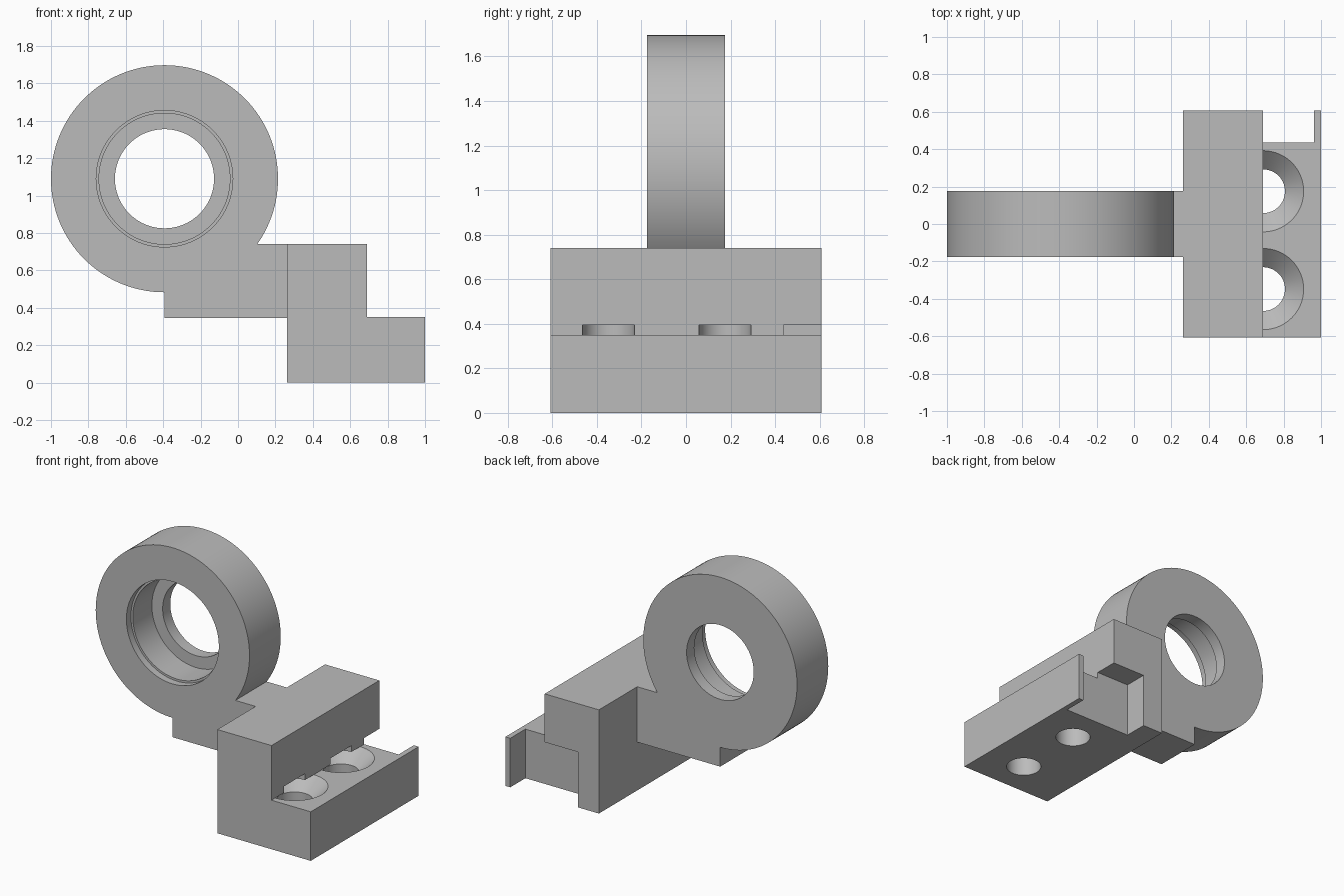
import bpy, bmesh, math
from mathutils import Matrix

if "Cube" in bpy.data.objects:
    bpy.data.objects.remove(bpy.data.objects["Cube"])

grey = bpy.data.materials.new("plain_grey")
grey.use_nodes = True
colour = (0.5, 0.5, 0.5, 1)
grey.diffuse_color = colour
grey.node_tree.nodes["Principled BSDF"].inputs["Base Color"].default_value = colour


def finish(name, bm):
    bmesh.ops.recalc_face_normals(bm, faces=bm.faces)
    mesh = bpy.data.meshes.new(name)
    bm.to_mesh(mesh)
    bm.free()
    mesh.materials.append(grey)
    obj = bpy.data.objects.new(name, mesh)
    bpy.context.collection.objects.link(obj)
    return obj


def extrude(name, outline, y0, y1):
    """Extrude an x-z outline along y."""
    bm = bmesh.new()
    face = bm.faces.new([bm.verts.new((x, y0, z)) for x, z in outline])
    out = bmesh.ops.extrude_face_region(bm, geom=[face])
    moved = [v for v in out["geom"] if isinstance(v, bmesh.types.BMVert)]
    bmesh.ops.translate(bm, verts=moved, vec=(0, y1 - y0, 0))
    return finish(name, bm)


def box(name, x0, x1, y0, y1, z0, z1):
    return extrude(name, [(x0, z0), (x1, z0), (x1, z1), (x0, z1)], y0, y1)


def lathe(name, profile, place, sides=96):
    """Turn (radius, height) points around z into a capped solid, then place it."""
    bm = bmesh.new()
    angles = [math.tau * i / sides for i in range(sides)]
    rings = [[bm.verts.new((r * math.cos(a), r * math.sin(a), h)) for a in angles]
             for r, h in profile]
    for low, high in zip(rings, rings[1:]):
        for i in range(sides):
            j = (i + 1) % sides
            bm.faces.new((low[i], low[j], high[j], high[i]))
    bm.faces.new(rings[0])
    bm.faces.new(rings[-1])
    bm.transform(place)
    return finish(name, bm)


def combine(target, tool, operation):
    mod = target.modifiers.new(operation.lower(), "BOOLEAN")
    mod.operation, mod.solver, mod.object = operation, "EXACT", tool
    bpy.context.view_layer.objects.active = target
    bpy.ops.object.modifier_apply(modifier=mod.name)
    bpy.data.objects.remove(tool)


HALF, RING = 0.608, 0.176      # half widths of the block and the ring
EDGE, STEP = 0.262, 0.69       # back edge of the block, and its step

# Bearing ring with its web, turned around the y axis
axis = Matrix.Translation((-0.393, 0, 1.09)) @ Matrix.Rotation(-math.pi / 2, 4, "X")
ring = lathe("bearing_ring", [(0.607, -RING), (0.607, RING)], axis, 128)
web = box("web", -0.393, EDGE + 0.04, -RING, RING, 0.345, 0.74)
combine(ring, web, "UNION")

# Stepped bore, open wide at the front, with a shoulder near the back
bore = [(0.365, -0.3), (0.365, -0.125), (0.35, -0.125), (0.35, 0.09),
        (0.265, 0.09), (0.265, 0.3)]
combine(ring, lathe("bore", bore, axis, 128), "DIFFERENCE")

# Stepped mounting block
steps = [(EDGE, 0), (1, 0), (1, 0.35), (STEP, 0.35), (STEP, 0.74), (EDGE, 0.74)]
block = extrude("mounting_block", steps, -HALF, HALF)

# Rear pocket that leaves a thin wall at the end
pocket = box("pocket", 0.425, 0.962, 0.437, 0.8, -0.1, 0.395)
combine(block, pocket, "DIFFERENCE")

# Two countersunk screw holes, half under the upper step
for y in (-0.348, 0.175):
    place = Matrix.Translation((STEP, y, 0))
    hole = lathe("hole", [(0.117, -0.1), (0.117, 0.395)], place)
    sink = lathe("sink", [(0.117, 0.255), (0.217, 0.35)], place)
    combine(block, hole, "DIFFERENCE")
    combine(block, sink, "DIFFERENCE")

# Smooth the turned surfaces, keep edges sharp
for obj in (ring, block):
    bpy.ops.object.select_all(action="DESELECT")
    obj.select_set(True)
    bpy.context.view_layer.objects.active = obj
    bpy.ops.object.shade_smooth_by_angle(angle=math.radians(30))
